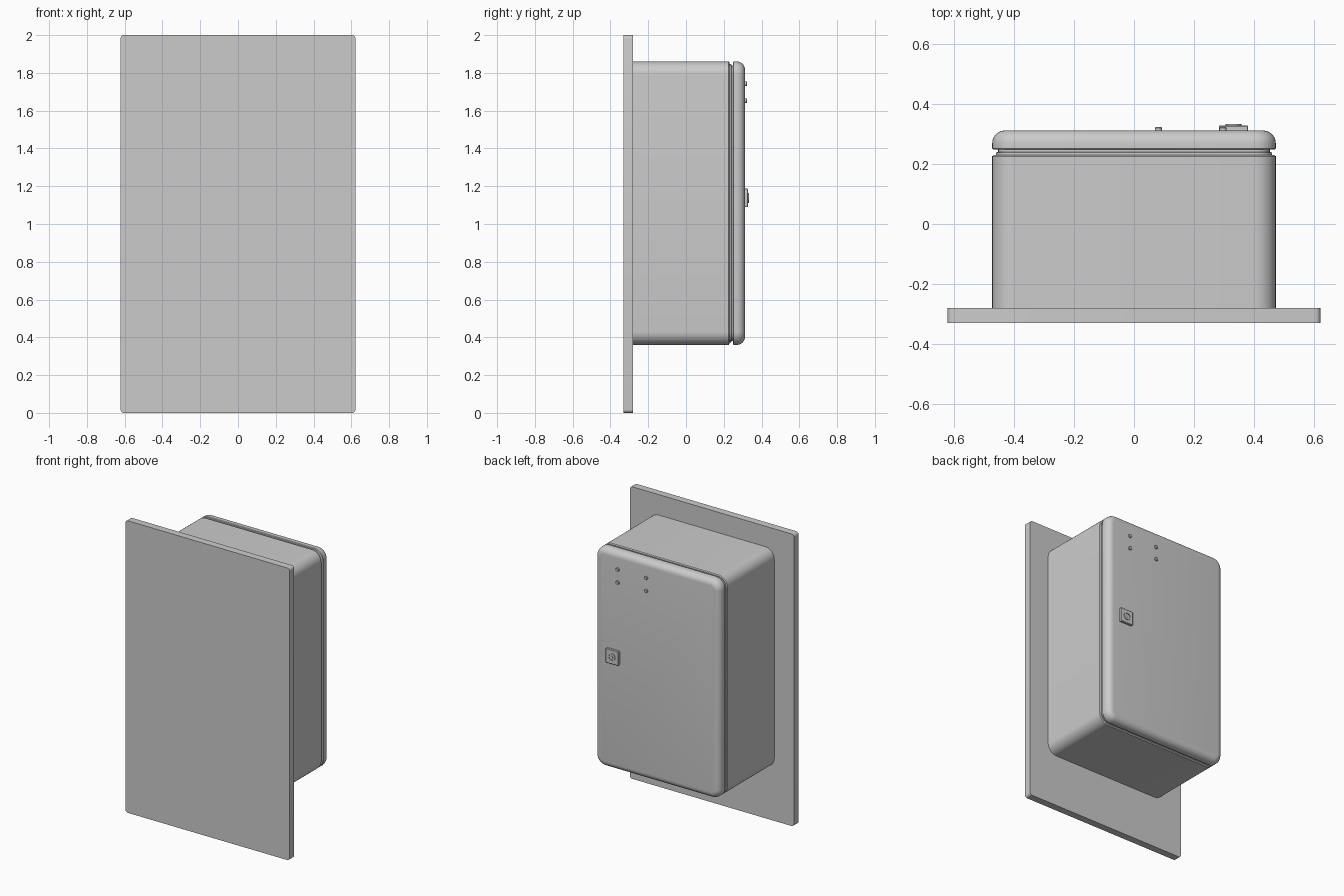
import bpy, bmesh, math
from mathutils import Vector

if "Cube" in bpy.data.objects:
    bpy.data.objects.remove(bpy.data.objects["Cube"])


def rounded_rect(cx, cz, hw, hh, r, seg):
    pts = []
    for i, (sx, sz) in enumerate([(1, 1), (-1, 1), (-1, -1), (1, -1)]):
        for k in range(seg + 1):
            a = math.pi / 2 * (i + k / seg)
            pts.append((cx + sx * (hw - r) + r * math.cos(a),
                        cz + sz * (hh - r) + r * math.sin(a)))
    return pts


def finish(name, bm, angle=30):
    bmesh.ops.recalc_face_normals(bm, faces=bm.faces)
    me = bpy.data.meshes.new(name)
    bm.to_mesh(me)
    bm.free()
    ob = bpy.data.objects.new(name, me)
    bpy.context.collection.objects.link(ob)
    bpy.ops.object.select_all(action='DESELECT')
    ob.select_set(True)
    bpy.context.view_layer.objects.active = ob
    bpy.ops.object.shade_smooth_by_angle(angle=math.radians(angle))
    return ob


def loft(name, cx, cz, hw, hh, r, sections, seg=8):
    """Rounded rectangle swept along y; sections are (y, inset)."""
    bm = bmesh.new()
    rings = []
    for y, d in sections:
        pts = rounded_rect(cx, cz, hw - d, hh - d, max(r - d, 0.001), seg)
        rings.append([bm.verts.new((x, y, z)) for x, z in pts])
    n = len(rings[0])
    for a, b in zip(rings, rings[1:]):
        for i in range(n):
            j = (i + 1) % n
            bm.faces.new((a[i], a[j], b[j], b[i]))
    bm.faces.new(rings[0])
    bm.faces.new(rings[-1])
    return finish(name, bm)


# Mounting plate
loft("mounting_plate", 0, 1.0, 0.622, 1.0, 0.018, [(-0.33, 0), (-0.28, 0)], 4)

# Cabinet body, with a softened front lip
CZ, HW, HH, R = 1.11, 0.473, 0.75, 0.07
loft("cabinet_body", 0, CZ, HW, HH, R,
     [(-0.28, 0), (0.226, 0), (0.231, 0.006), (0.231, 0.02)])

# Recessed seal between body and door
loft("door_seal", 0, CZ, HW, HH, R,
     [(0.23, 0.012), (0.238, 0.012), (0.241, 0.02), (0.251, 0.02)])

# Door with a rounded front edge
DR = 0.042
arc = [(0.312 - DR + DR * math.sin(t), DR * (1 - math.cos(t)))
       for t in (math.pi / 2 * k / 6 for k in range(7))]
loft("door", 0, CZ, HW, HH, R, [(0.248, 0.02), (0.248, 0.004), (0.252, 0)] + arc)

# Indicator lamps
for i, x in enumerate((0.082, 0.297)):
    for j, z in enumerate((1.742, 1.653)):
        loft(f"indicator_lamp_{i}{j}", x, z, 0.012, 0.012, 0.012,
             [(0.308, 0), (0.321, 0), (0.323, 0.002)], 4)

# Lock: square plate, raised collar and key insert
LX, LZ = 0.332, 1.138
loft("lock_plate", LX, LZ, 0.049, 0.049, 0.006,
     [(0.308, 0), (0.325, 0), (0.328, 0.003)], 3)
loft("lock_collar", LX, LZ, 0.026, 0.026, 0.026,
     [(0.324, 0), (0.333, 0), (0.333, 0.006), (0.3285, 0.006)], 6)
loft("lock_pin", LX, LZ, 0.009, 0.009, 0.009, [(0.325, 0), (0.333, 0)], 4)
bar = loft("lock_key_bar", 0, 0, 0.019, 0.004, 0.002, [(0.325, 0), (0.332, 0)], 2)
bar.location = Vector((LX, 0, LZ))
bar.rotation_euler.y = math.radians(45)
